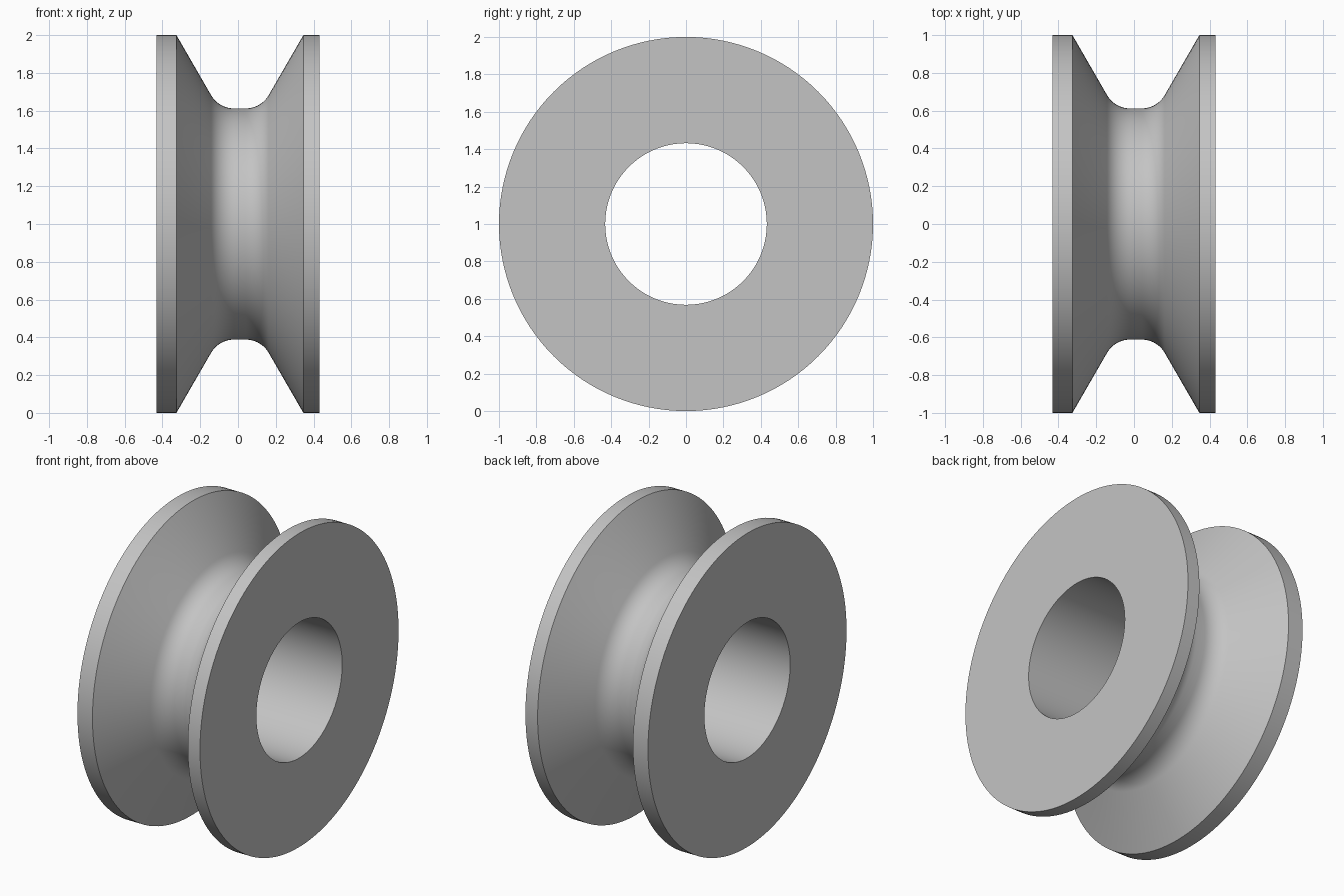
import bpy
import bmesh
from math import sin, cos, radians, pi
from mathutils import Matrix, Vector

cube = bpy.data.objects.get("Cube")
if cube:
    bpy.data.objects.remove(cube)

SEGMENTS = 128
BORE, RIM, GROOVE = 0.432, 1.0, 0.612      # radii
HALF_WIDTH = 0.432
MID, MOUTH = 0.01, 0.336                   # groove centre and half opening
FILLET = 0.14                              # groove floor rounding
FLAT = 0.112 - 0.577 * FILLET              # half width of the flat floor

# One groove half, from the floor up to the rim
half = []
for i in range(11):
    a = radians(60) * i / 10
    half.append((FLAT + FILLET * sin(a), GROOVE + FILLET * (1 - cos(a))))
half.append((MOUTH, RIM))

# Closed cross-section as (x, radius)
profile = [(-HALF_WIDTH, BORE), (-HALF_WIDTH, RIM)]
profile += [(MID - x, r) for x, r in reversed(half)]
profile += [(MID + x, r) for x, r in half]
profile += [(HALF_WIDTH, RIM), (HALF_WIDTH, BORE)]

# Revolve the section around the x axis
bm = bmesh.new()
rings = []
for s in range(SEGMENTS):
    turn = Matrix.Rotation(2 * pi * s / SEGMENTS, 3, 'X')
    rings.append([bm.verts.new(turn @ Vector((x, 0, r))) for x, r in profile])
count = len(profile)
for s in range(SEGMENTS):
    a, b = rings[s], rings[(s + 1) % SEGMENTS]
    for i in range(count):
        j = (i + 1) % count
        bm.faces.new((a[i], a[j], b[j], b[i]))
bmesh.ops.recalc_face_normals(bm, faces=bm.faces)

mesh = bpy.data.meshes.new("grooved_roller")
bm.to_mesh(mesh)
bm.free()
roller = bpy.data.objects.new("grooved_roller", mesh)
roller.location.z = RIM
bpy.context.collection.objects.link(roller)

# Plain grey material
grey = bpy.data.materials.new("plain grey")
grey.use_nodes = True
colour = (0.55, 0.55, 0.55, 1)
grey.diffuse_color = colour
grey.node_tree.nodes["Principled BSDF"].inputs["Base Color"].default_value = colour
mesh.materials.append(grey)

# Smooth surfaces with crisp rims
bpy.ops.object.select_all(action='DESELECT')
roller.select_set(True)
bpy.context.view_layer.objects.active = roller
bpy.ops.object.shade_smooth_by_angle(angle=radians(25))
